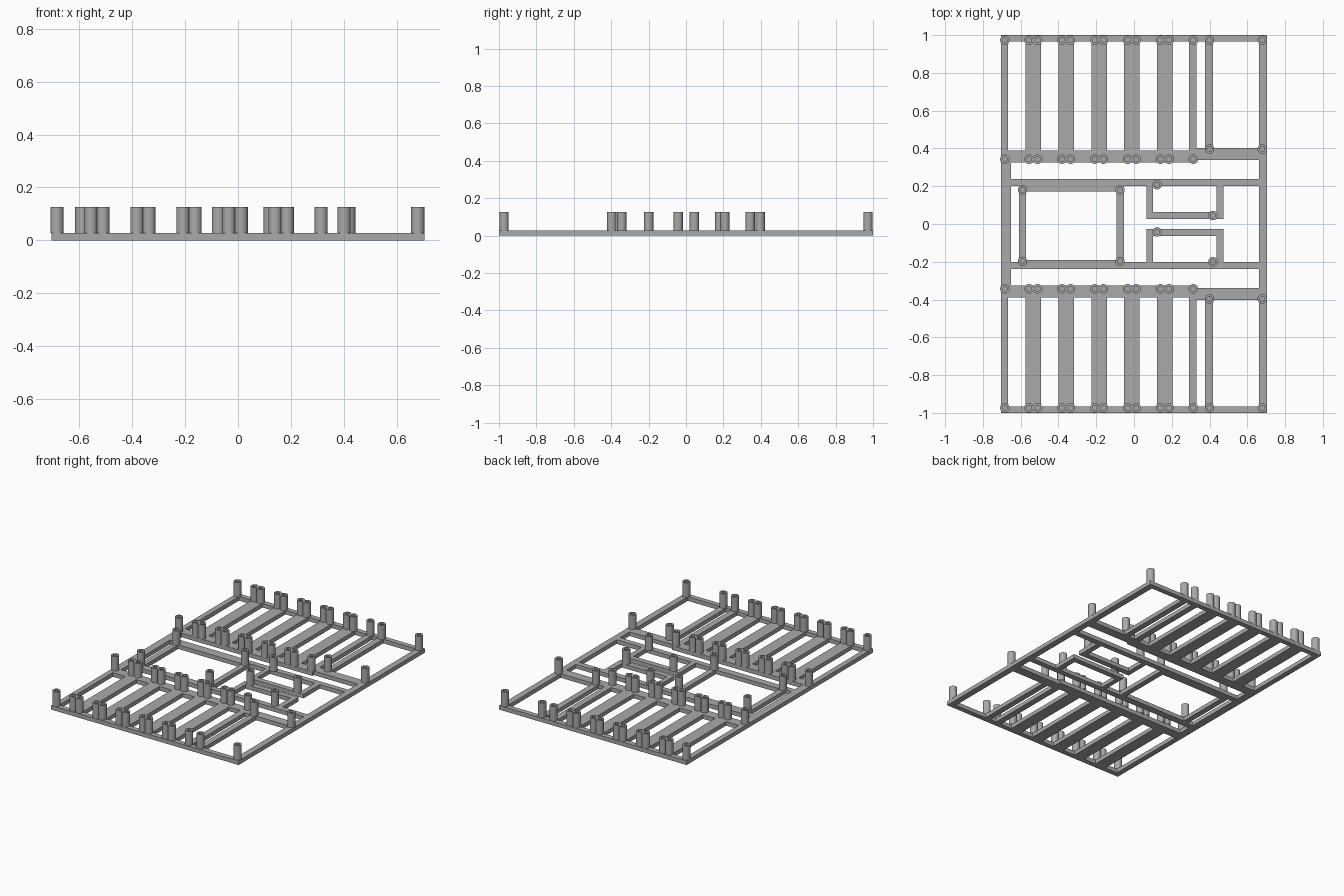
import bpy
import bmesh
import math

old = bpy.data.objects.get("Cube")
if old:
    bpy.data.objects.remove(old, do_unlink=True)

BASE, TOP, R, HOLE = 0.028, 0.126, 0.025, 0.013
PITCH = 0.174

grey = bpy.data.materials.new("plain grey")
grey.use_nodes = True
colour = (0.4, 0.4, 0.4, 1)
grey.diffuse_color = colour
grey.node_tree.nodes["Principled BSDF"].inputs["Base Color"].default_value = colour


def finish(bm, name):
    bmesh.ops.recalc_face_normals(bm, faces=bm.faces[:])
    mesh = bpy.data.meshes.new(name)
    bm.to_mesh(mesh)
    bm.free()
    mesh.materials.append(grey)
    return mesh


def add(name, mesh, loc=(0, 0, 0)):
    ob = bpy.data.objects.new(name, mesh)
    ob.location = loc
    bpy.context.collection.objects.link(ob)
    return ob


def flat_frame(name, rects):
    """Join overlapping rectangles (x0, x1, y0, y1) into one solid plate."""
    xs = sorted({round(v, 4) for r in rects for v in r[:2]})
    ys = sorted({round(v, 4) for r in rects for v in r[2:]})
    bm = bmesh.new()
    verts = {}

    def vert(x, y):
        if (x, y) not in verts:
            verts[x, y] = bm.verts.new((x, y, 0))
        return verts[x, y]

    for xa, xb in zip(xs, xs[1:]):
        for ya, yb in zip(ys, ys[1:]):
            cx, cy = (xa + xb) / 2, (ya + yb) / 2
            if any(a < cx < b and c < cy < d for a, b, c, d in rects):
                bm.faces.new([vert(xa, ya), vert(xb, ya), vert(xb, yb), vert(xa, yb)])
    ext = bmesh.ops.extrude_face_region(bm, geom=bm.faces[:], use_keep_orig=True)
    for v in ext["geom"]:
        if isinstance(v, bmesh.types.BMVert):
            v.co.z = BASE
    return add(name, finish(bm, name))


# Outer rails, middle bands and slats, mirrored front to back
rects = [(-0.705, -0.668, -1, 1), (0.662, 0.705, -1, 1), (-0.705, -0.652, -0.35, 0.35)]
half = [
    (-0.705, 0.705, 0.965, 1),
    (-0.705, 0.332, 0.325, 0.39),
    (0.332, 0.705, 0.34, 0.403),
    (0.29, 0.332, 0.36, 1),
    (0.376, 0.417, 0.36, 1),
    (-0.705, 0.705, 0.2, 0.238),
]
half += [(-0.574 + i * PITCH, -0.492 + i * PITCH, 0.36, 1) for i in range(5)]
# Small open loops near the centre
half += [
    (0.067, 0.475, 0.026, 0.063),
    (0.067, 0.1, 0.026, 0.22),
    (0.438, 0.475, 0.026, 0.22),
]
rects += half + [(a, b, -d, -c) for a, b, c, d in half]
# Large window frame
rects += [
    (-0.61, -0.571, -0.22, 0.22),
    (-0.092, -0.054, -0.22, 0.22),
    (-0.61, -0.054, 0.173, 0.22),
    (-0.61, -0.054, -0.22, -0.19),
]
flat_frame("base_frame", rects)

# Hollow screw post, turned from a profile
bm = bmesh.new()
profile = [(R, BASE), (R, TOP), (HOLE, TOP), (HOLE, BASE), (0, BASE)]
points = [bm.verts.new((r, 0, z)) for r, z in profile]
edges = [bm.edges.new(pair) for pair in zip(points, points[1:])]
bmesh.ops.spin(bm, geom=points + edges, cent=(0, 0, 0), axis=(0, 0, 1),
               angle=math.tau, steps=24)
bmesh.ops.remove_doubles(bm, verts=bm.verts[:], dist=0.0001)
post = finish(bm, "screw_post")

# Post positions
spots = []
for side in (1, -1):
    row = [-0.51 + i * PITCH for i in range(-1, 5)]
    row += [-0.556 + i * PITCH for i in range(6)]
    spots += [(x, side * y) for x in row for y in (0.973, 0.343)]
    spots += [(x, side * y) for x in (0.4, 0.679) for y in (0.973, 0.397)]
spots += [(x, y) for x in (-0.59, -0.074) for y in (0.18, -0.198)]
spots += [(0.122, 0.208), (0.418, 0.045), (0.122, -0.042), (0.418, -0.2)]
posts = [add("screw_post", post, (x, y, 0)) for x, y in spots]

# Smooth round walls with sharp rims
bpy.ops.object.select_all(action="DESELECT")
posts[0].select_set(True)
bpy.context.view_layer.objects.active = posts[0]
bpy.ops.object.shade_smooth_by_angle(angle=math.radians(35))
